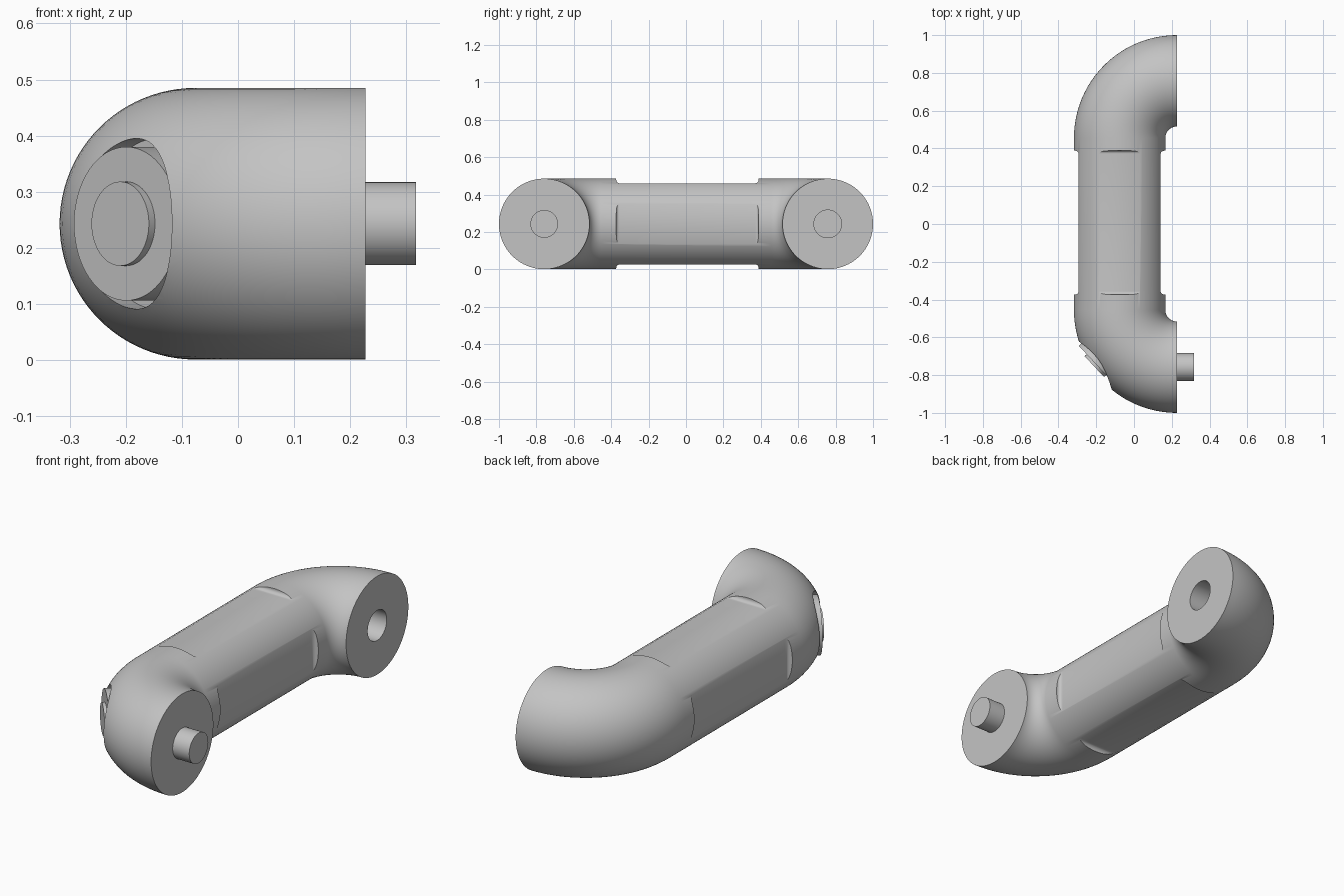
import bpy, bmesh, math
from mathutils import Vector, Matrix

if "Cube" in bpy.data.objects:
    bpy.data.objects.remove(bpy.data.objects["Cube"], do_unlink=True)

GREY = (0.55, 0.55, 0.55, 1)
mat = bpy.data.materials.new("plain grey")
mat.use_nodes = True
mat.diffuse_color = GREY
mat.node_tree.nodes["Principled BSDF"].inputs["Base Color"].default_value = GREY

R = 0.242             # tube radius
ZC = 0.243            # height of the tube axis
BEND = 0.303          # bend radius of the tube axis
FACE_X = 0.227        # plane of the two end faces
BEND_Y = 0.455        # bend centres lie at +/- this
AXIS_X = FACE_X - BEND
END_Y = BEND_Y + BEND


def make(name, bm, matrix=None):
    if matrix:
        bm.transform(matrix)
    bmesh.ops.recalc_face_normals(bm, faces=bm.faces)
    mesh = bpy.data.meshes.new(name)
    bm.to_mesh(mesh)
    bm.free()
    mesh.materials.append(mat)
    ob = bpy.data.objects.new(name, mesh)
    bpy.context.collection.objects.link(ob)
    return ob


def activate(ob):
    bpy.ops.object.select_all(action='DESELECT')
    ob.select_set(True)
    bpy.context.view_layer.objects.active = ob


def cut(target, cutter):
    cutter.hide_render = True
    mod = target.modifiers.new("cut", 'BOOLEAN')
    mod.operation, mod.solver, mod.object = 'DIFFERENCE', 'EXACT', cutter
    activate(target)
    bpy.ops.object.modifier_apply(modifier=mod.name)
    bpy.data.objects.remove(cutter, do_unlink=True)


def cylinder(name, r, low, high, matrix):
    bm = bmesh.new()
    bmesh.ops.create_cone(bm, cap_ends=True, segments=64, radius1=r, radius2=r,
                          depth=high - low,
                          matrix=Matrix.Translation((0, 0, (low + high) / 2)))
    return make(name, bm, matrix)


def facing(origin, direction):
    turn = Vector(direction).to_track_quat('Z', 'Y').to_matrix().to_4x4()
    return Matrix.Translation(origin) @ turn


# Handle body: a round section swept along a bend, a straight run and a bend
N, STEPS = 96, 24
angles = [math.radians(90 * i / STEPS) for i in range(STEPS + 1)]
path = [(-BEND_Y, -a) for a in reversed(angles)] + [(BEND_Y, a) for a in angles]
bm = bmesh.new()
rings = []
for cy, phi in path:
    e = Vector((-math.cos(phi), math.sin(phi), 0))
    centre = Vector((FACE_X, cy, ZC)) + e * BEND
    rings.append([bm.verts.new(centre + R * (math.cos(t) * e + Vector((0, 0, math.sin(t)))))
                  for t in (2 * math.pi * k / N for k in range(N))])
for a, b in zip(rings, rings[1:]):
    for k in range(N):
        j = (k + 1) % N
        bm.faces.new((a[k], a[j], b[j], b[k]))
bm.faces.new(rings[0])
bm.faces.new(rings[-1])
body = make("handle_body", bm)

# Four grip flats with rounded ends
FLAT, Y0, Y1, DEPTH = 0.217, -0.373, 0.388, 0.2
for i in range(4):
    bm = bmesh.new()
    bmesh.ops.create_cube(bm, size=1, matrix=Matrix.Diagonal((0.36, Y1 - Y0, DEPTH, 1)))
    bottom = [e for e in bm.edges if all(v.co.z < 0 for v in e.verts)
              and abs(e.verts[0].co.y - e.verts[1].co.y) < 0.01]
    bmesh.ops.bevel(bm, geom=bottom, offset=0.018, segments=5, profile=0.5, affect='EDGES')
    place = (Matrix.Translation((AXIS_X, (Y0 + Y1) / 2, ZC))
             @ Matrix.Rotation(i * math.pi / 2, 4, 'Y')
             @ Matrix.Translation((0, 0, FLAT + DEPTH / 2)))
    cut(body, make("flat_cutter", bm, place))

# Socket in the rear end face
cut(body, cylinder("socket_cutter", 0.074, -0.1, 0.05, facing((FACE_X, END_Y, ZC), (1, 0, 0))))

# Round recess on the outside of the front bend
tilt = math.radians(43)
dial = facing((-0.21, -0.755, ZC), (-math.cos(tilt), -math.sin(tilt), 0))
FLOOR = -0.09
cut(body, cylinder("recess_cutter", 0.152, FLOOR, 0.2, dial))

# Peg on the front end face
peg = cylinder("peg", 0.074, -0.02, 0.09, facing((FACE_X, -END_Y, ZC), (1, 0, 0)))

# Raised collar and button inside the recess
collar = cylinder("collar", 0.137, FLOOR - 0.01, -0.015, dial)
cut(collar, cylinder("collar_cutter", 0.107, FLOOR - 0.05, 0.1, dial))
button = cylinder("button", 0.075, FLOOR - 0.01, 0.0, dial)

for ob in (body, peg, collar, button):
    activate(ob)
    bpy.ops.object.shade_smooth_by_angle(angle=math.radians(30))
